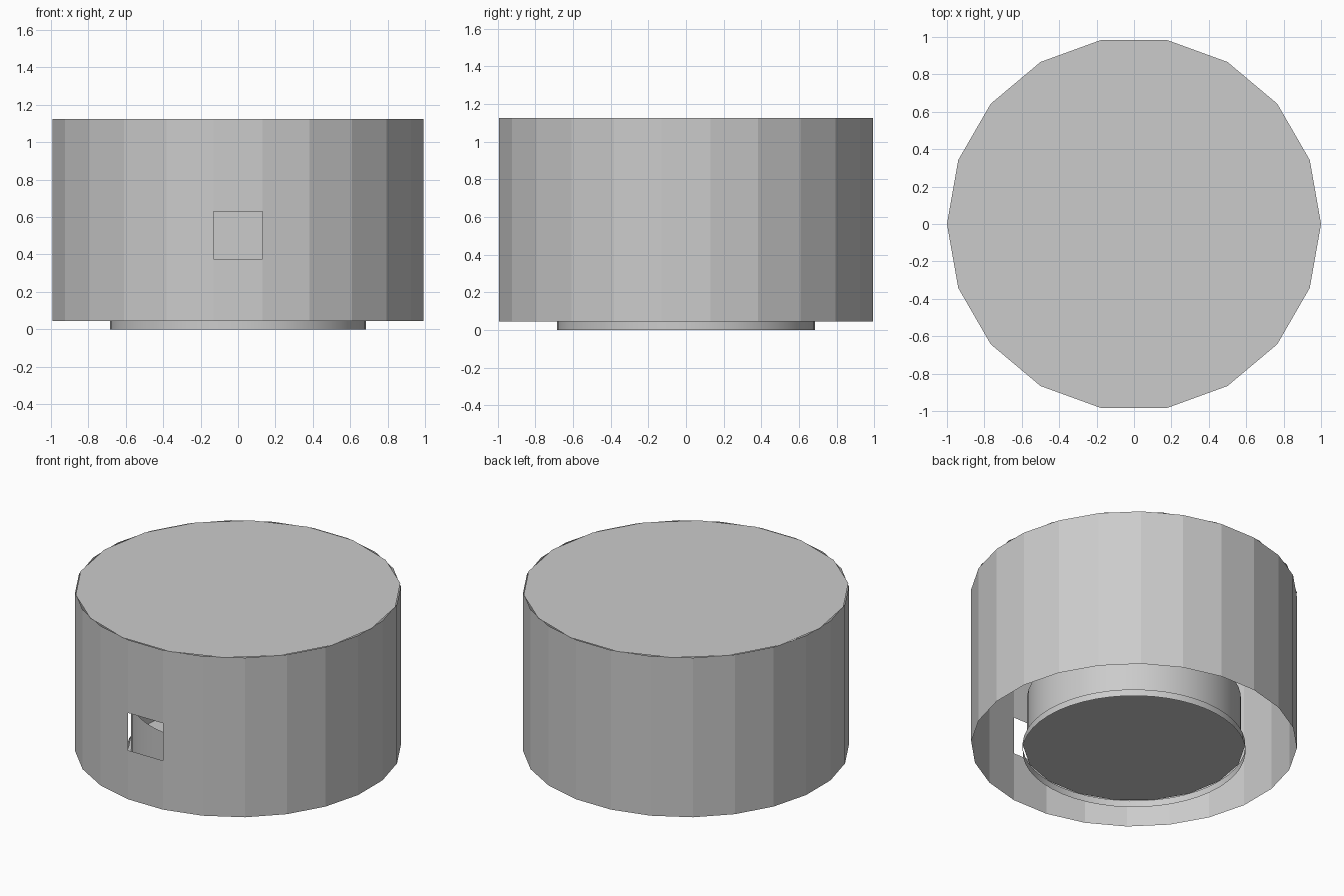
import bpy, bmesh, math

if "Cube" in bpy.data.objects:
    bpy.data.objects.remove(bpy.data.objects["Cube"])

grey = bpy.data.materials.new("plain grey")
grey.diffuse_color = (0.6, 0.6, 0.6, 1)
grey.use_nodes = True
grey.node_tree.nodes["Principled BSDF"].inputs["Base Color"].default_value = grey.diffuse_color


def finish(name, bm, smooth=False):
    mesh = bpy.data.meshes.new(name)
    bm.to_mesh(mesh)
    bm.free()
    mesh.materials.append(grey)
    for p in mesh.polygons:
        p.use_smooth = smooth
    obj = bpy.data.objects.new(name, mesh)
    bpy.context.collection.objects.link(obj)


def ring(bm, r, z, n, offset=0.0):
    return [bm.verts.new((r * math.cos(offset + math.tau * i / n),
                          r * math.sin(offset + math.tau * i / n), z)) for i in range(n)]


def tube(name, r, levels, n, offset=0.0, smooth=False, skip=None):
    """Open thin wall; skip = (side, level) left out as an opening."""
    bm = bmesh.new()
    rings = [ring(bm, r, z, n, offset) for z in levels]
    for k in range(len(levels) - 1):
        a, b = rings[k], rings[k + 1]
        for i in range(n):
            j = (i + 1) % n
            if (i, k) != skip:
                bm.faces.new((a[i], a[j], b[j], b[i]))
    # merge the stacked panels back into single tall faces, except by the opening
    if skip:
        inner = [e for e in bm.edges if len(e.link_faces) == 2
                 and abs(e.verts[0].co.z - e.verts[1].co.z) < 1e-6]
        bmesh.ops.dissolve_edges(bm, edges=inner, use_verts=False)
    finish(name, bm, smooth)


def disc(name, r, z, n, up):
    bm = bmesh.new()
    vs = ring(bm, r, z, n)
    bm.faces.new(vs if up else vs[::-1])
    finish(name, bm)


# Outer wall with a square opening in the front panel (panel 17 faces -y)
tube("outer_wall", 1.0, (0.045, 0.377, 0.63, 1.125), 24, math.radians(7.5), skip=(17, 1))
# Flat lid
disc("lid", 1.0, 1.125, 18, True)
# Open inner cup: wall, floor and foot rim
tube("inner_wall", 0.657, (0.043, 0.375), 48, smooth=True)
disc("inner_floor", 0.682, 0.043, 18, False)
tube("foot_rim", 0.684, (0.0, 0.045), 48, smooth=True)
